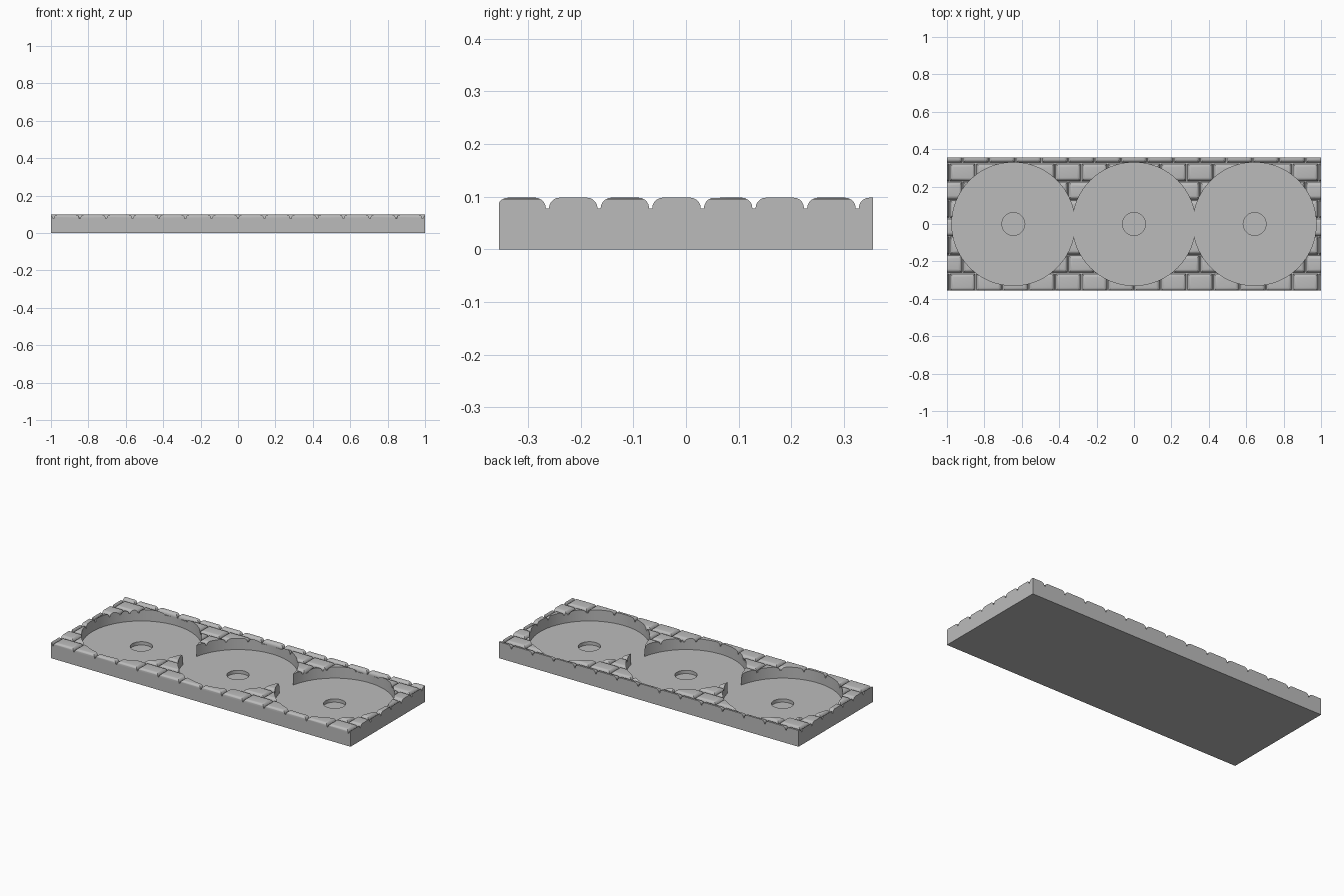
import bpy
import bmesh
from math import radians
from mathutils import Matrix, Vector

# Overall sizes
HALF_X, HALF_Y = 1.0, 0.355
SLAB_TOP, STONE_TOP = 0.077, 0.098
ROW, LENGTH, GAP = 0.098, 0.141, 0.006
FIRST_ROW = -0.361
POCKET_X = (-0.645, 0, 0.645)
POCKET_R, POCKET_FLOOR = 0.329, 0.03
HOLE_R, HOLE_FLOOR = 0.061, 0.01

if "Cube" in bpy.data.objects:
    bpy.data.objects.remove(bpy.data.objects["Cube"], do_unlink=True)

stone = bpy.data.materials.new("stone grey")
stone.use_nodes = True
GREY = (0.5, 0.5, 0.5, 1)
stone.diffuse_color = GREY
stone.node_tree.nodes["Principled BSDF"].inputs["Base Color"].default_value = GREY


def make_object(name, bm):
    mesh = bpy.data.meshes.new(name)
    bm.to_mesh(mesh)
    bm.free()
    mesh.materials.append(stone)
    obj = bpy.data.objects.new(name, mesh)
    bpy.context.collection.objects.link(obj)
    return obj


def add_box(bm, x0, x1, y0, y1, z0, z1):
    centre = Vector((x0 + x1, y0 + y1, z0 + z1)) / 2
    size = Matrix.Diagonal((x1 - x0, y1 - y0, z1 - z0, 1))
    return bmesh.ops.create_cube(bm, size=1, matrix=Matrix.Translation(centre) @ size)["verts"]


def make_cutter(name, x, radius, floor):
    bm = bmesh.new()
    bmesh.ops.create_cone(bm, cap_ends=True, segments=96, radius1=radius, radius2=radius,
                          depth=0.2, matrix=Matrix.Translation((x, 0, floor + 0.1)))
    obj = make_object(name, bm)
    obj.hide_render = True
    return obj


def cut(obj, cutters):
    bpy.ops.object.select_all(action="DESELECT")
    bpy.context.view_layer.objects.active = obj
    obj.select_set(True)
    for cutter in cutters:
        mod = obj.modifiers.new(cutter.name, "BOOLEAN")
        mod.operation = "DIFFERENCE"
        mod.solver = "EXACT"
        mod.object = cutter
        bpy.ops.object.modifier_apply(modifier=mod.name)
    bpy.ops.object.shade_smooth_by_angle(angle=radians(30))


# Plain slab under the paving
bm = bmesh.new()
add_box(bm, -HALF_X, HALF_X, -HALF_Y, HALF_Y, 0, SLAB_TOP)
slab = make_object("base_slab", bm)

# Paving stones in running bond, rounded on their top edges
bm = bmesh.new()
for row in range(8):
    y = FIRST_ROW + row * ROW
    shift = 0.5 * (row % 2)
    for col in range(-8, 8):
        x = (col + shift) * LENGTH
        add_box(bm, x + GAP / 2, x + LENGTH - GAP / 2,
                y + GAP / 2, y + ROW - GAP / 2, SLAB_TOP, STONE_TOP)
top_edges = [e for e in bm.edges if all(v.co.z > STONE_TOP - 0.001 for v in e.verts)]
bmesh.ops.bevel(bm, geom=top_edges, offset=0.02, offset_type="OFFSET",
                segments=5, profile=0.5, affect="EDGES")

# Trim the stones flush with the slab sides
for normal, reach in (((1, 0, 0), HALF_X), ((-1, 0, 0), HALF_X),
                      ((0, 1, 0), HALF_Y), ((0, -1, 0), HALF_Y)):
    result = bmesh.ops.bisect_plane(bm, geom=bm.verts[:] + bm.edges[:] + bm.faces[:],
                                    plane_co=Vector(normal) * reach, plane_no=normal,
                                    clear_outer=True)
    rim = [g for g in result["geom_cut"] if isinstance(g, bmesh.types.BMEdge)]
    bmesh.ops.holes_fill(bm, edges=rim, sides=0)
bmesh.ops.recalc_face_normals(bm, faces=bm.faces[:])
stones = make_object("paving_stones", bm)

# Three round pockets, each with a small blind hole in its floor
pockets = [make_cutter(f"pocket_cutter_{i}", x, POCKET_R, POCKET_FLOOR)
           for i, x in enumerate(POCKET_X)]
holes = [make_cutter(f"hole_cutter_{i}", x, HOLE_R, HOLE_FLOOR)
         for i, x in enumerate(POCKET_X)]
cut(slab, pockets + holes)
cut(stones, pockets)
for cutter in pockets + holes:
    bpy.data.objects.remove(cutter, do_unlink=True)
